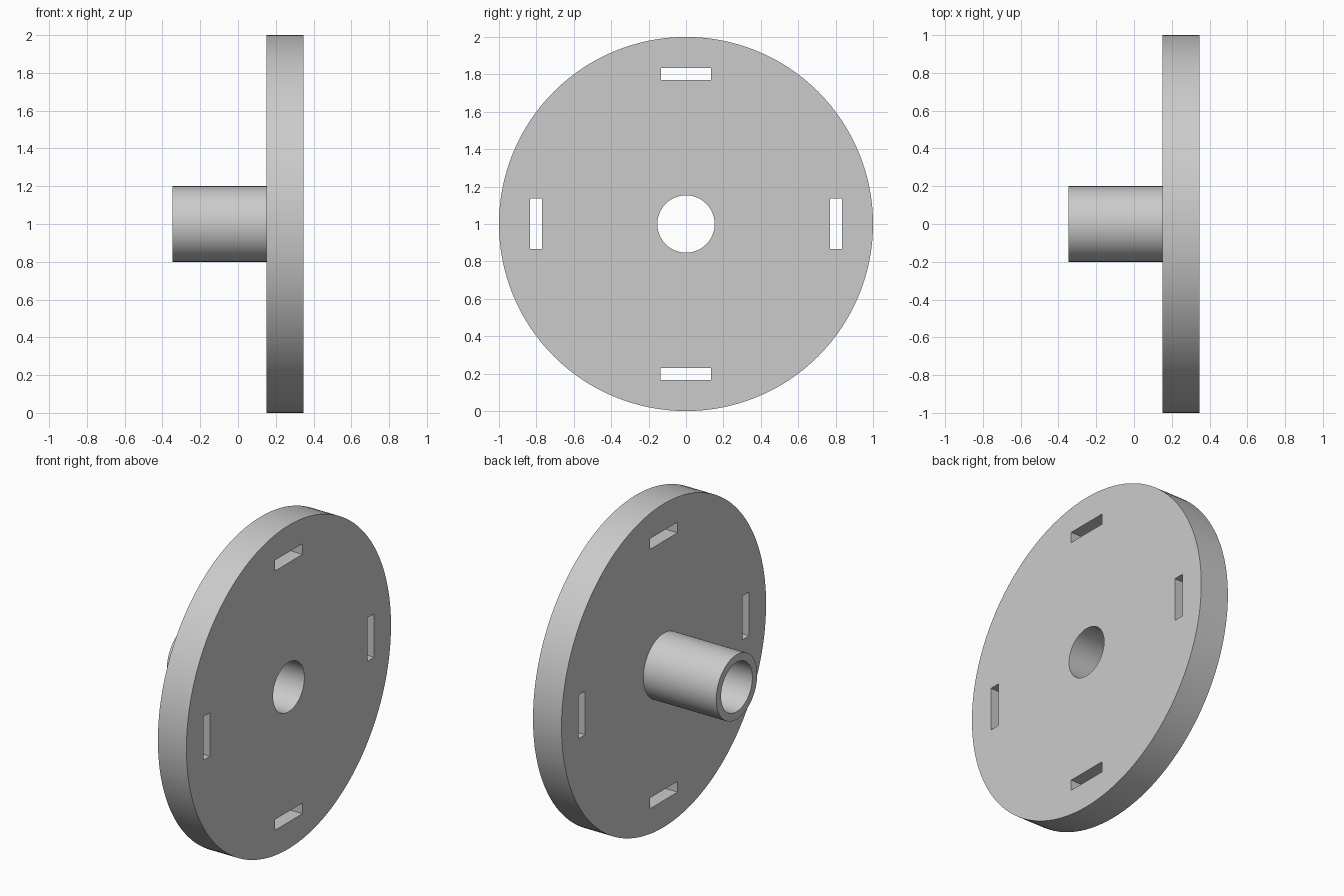
import bpy, bmesh, math
from mathutils import Vector, Matrix

default = bpy.data.objects.get("Cube")
if default:
    bpy.data.objects.remove(default, do_unlink=True)

HALF = 0.347          # half of the overall depth
DISC_BACK = 0.152     # plane where hub meets disc
RIM, HUB, BORE = 1.0, 0.2, 0.153
SLOT_LONG, SLOT_THIN, SLOT_RADIUS = 0.27, 0.066, 0.802
CENTRE = Vector((0, 0, 1))

grey = bpy.data.materials.new("light grey")
grey.use_nodes = True
colour = (0.6, 0.6, 0.6, 1)
grey.diffuse_color = colour
grey.node_tree.nodes["Principled BSDF"].inputs["Base Color"].default_value = colour


def make_object(name, bm):
    bmesh.ops.recalc_face_normals(bm, faces=bm.faces)
    mesh = bpy.data.meshes.new(name)
    bm.to_mesh(mesh)
    bm.free()
    mesh.materials.append(grey)
    obj = bpy.data.objects.new(name, mesh)
    bpy.context.collection.objects.link(obj)
    return obj


# Flanged disc with hollow hub: closed profile turned about the x axis
bm = bmesh.new()
profile = [(-HALF, BORE), (-HALF, HUB), (DISC_BACK, HUB),
           (DISC_BACK, RIM), (HALF, RIM), (HALF, BORE)]
verts = [bm.verts.new((x, 0, 1 + r)) for x, r in profile]
edges = [bm.edges.new((v, verts[(i + 1) % len(verts)])) for i, v in enumerate(verts)]
bmesh.ops.spin(bm, geom=verts + edges, cent=CENTRE, axis=(1, 0, 0),
               angle=math.tau, steps=128, use_merge=True)
bmesh.ops.remove_doubles(bm, verts=bm.verts, dist=0.0001)
wheel = make_object("flanged_disc_and_hub", bm)

# Four rectangular slots through the disc
bm = bmesh.new()
for i in range(4):
    place = (Matrix.Translation(CENTRE)
             @ Matrix.Rotation(i * math.pi / 2, 4, 'X')
             @ Matrix.Translation(((DISC_BACK + HALF) / 2, 0, SLOT_RADIUS))
             @ Matrix.Diagonal((0.4, SLOT_LONG, SLOT_THIN, 1)))
    bmesh.ops.create_cube(bm, size=1, matrix=place)
cutter = make_object("slot_cutter", bm)
cutter.hide_render = True

cut = wheel.modifiers.new("slots", 'BOOLEAN')
cut.operation = 'DIFFERENCE'
cut.solver = 'EXACT'
cut.object = cutter

bpy.ops.object.select_all(action='DESELECT')
wheel.select_set(True)
bpy.context.view_layer.objects.active = wheel
bpy.ops.object.modifier_apply(modifier=cut.name)
bpy.data.objects.remove(cutter, do_unlink=True)
bpy.ops.object.shade_smooth_by_angle(angle=math.radians(30))
